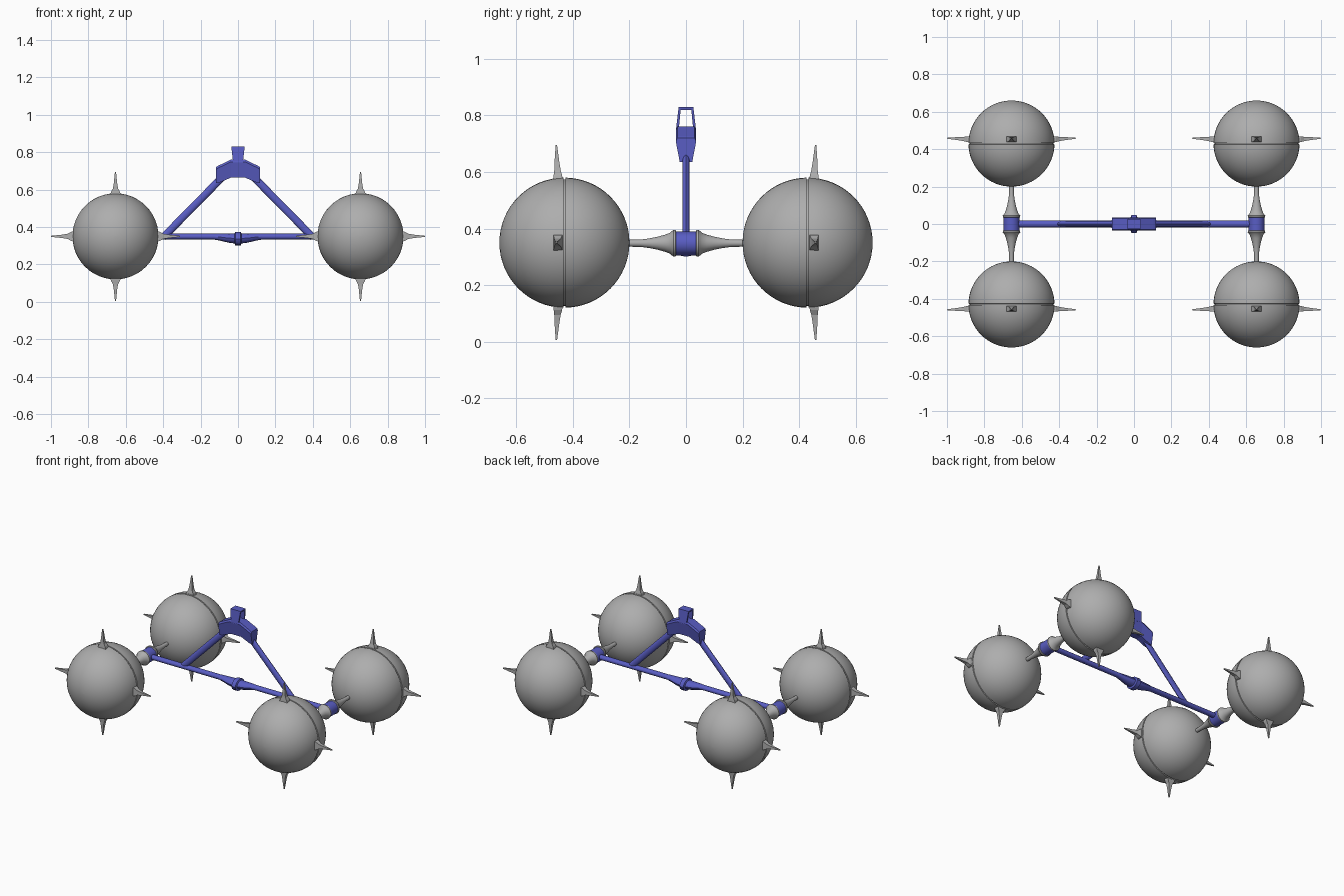
import bpy, bmesh, math
from mathutils import Vector

cube = bpy.data.objects.get("Cube")
if cube:
    bpy.data.objects.remove(cube, do_unlink=True)


def material(name, rgb):
    m = bpy.data.materials.new(name)
    m.diffuse_color = (*rgb, 1)
    m.use_nodes = True
    m.node_tree.nodes["Principled BSDF"].inputs["Base Color"].default_value = (*rgb, 1)
    return m


GREY = material("light grey", (0.42, 0.42, 0.42))
BLUE = material("violet blue", (0.10, 0.11, 0.55))


def finish(name, bm, mat, smooth=True):
    bmesh.ops.recalc_face_normals(bm, faces=bm.faces)
    mesh = bpy.data.meshes.new(name)
    bm.to_mesh(mesh)
    bm.free()
    mesh.materials.append(mat)
    ob = bpy.data.objects.new(name, mesh)
    bpy.context.collection.objects.link(ob)
    if smooth:
        bpy.ops.object.select_all(action="DESELECT")
        ob.select_set(True)
        bpy.context.view_layer.objects.active = ob
        bpy.ops.object.shade_smooth_by_angle(angle=math.radians(35))
    return ob


def loft(name, rings, mat, smooth=True):
    """Skin a list of equally long point rings and cap both ends."""
    bm = bmesh.new()
    loops = [[bm.verts.new(p) for p in ring] for ring in rings]
    n = len(loops[0])
    for a, b in zip(loops, loops[1:]):
        for i in range(n):
            j = (i + 1) % n
            bm.faces.new((a[i], a[j], b[j], b[i]))
    bm.faces.new(loops[0])
    bm.faces.new(loops[-1])
    return finish(name, bm, mat, smooth)


def ellipse(centre, u, v, n):
    c, u, v = Vector(centre), Vector(u), Vector(v)
    return [c + u * math.cos(t) + v * math.sin(t)
            for t in (math.tau * i / n for i in range(n))]


def lathe_y(name, profile, x, z, mat, n=32):
    """Revolve (y, radius) pairs round an axis parallel to y."""
    return loft(name, [ellipse((x, y, z), (r, 0, 0), (0, 0, r), n)
                       for y, r in profile], mat)


X, Y, Z, R = 0.655, 0.43, 0.35, 0.23

# Ball outline with a fine groove at the seam
ball = []
for k in range(1, 16):
    a = math.pi / 2 * k / 16
    ball.append((-R * math.cos(a), R * math.sin(a)))
ball += [(-0.004, R), (-0.003, R - 0.006), (0.003, R - 0.006), (0.004, R)]
ball += [(-t, r) for t, r in reversed(ball[:15])]
ball = [(-R, 0.002)] + ball + [(R, 0.002)]

# Spike sections: distance from ball centre, half width, inner and outer depth
SPIKE = [(0.215, 0.030, 0.006, 0.040), (0.238, 0.024, 0.008, 0.038),
         (0.255, 0.014, 0.013, 0.036), (0.285, 0.009, 0.018, 0.035),
         (0.345, 0.003, 0.026, 0.031)]

# Axle arm outline from the hub collar out to the ball
ARM = [(0.034, 0.040), (0.037, 0.046), (0.045, 0.047), (0.050, 0.043),
       (0.056, 0.037), (0.075, 0.030), (0.100, 0.023), (0.130, 0.017),
       (0.160, 0.013), (0.215, 0.012)]

for sx, side in ((1, "left"), (-1, "right")):
    lathe_y(f"{side}_hub", [(-0.036, 0.042), (0.036, 0.042)], sx * X, Z - 0.003, BLUE)
    for sy, end in ((-1, "front"), (1, "back")):
        tag = f"{end}_{side}"
        lathe_y(f"{tag}_ball", [(sy * Y + t, r) for t, r in ball], sx * X, Z, GREY, 48)
        lathe_y(f"{tag}_axle_arm", [(sy * y, r) for y, r in ARM], sx * X, Z - 0.002, GREY)
        # Four spikes round each ball, just outside the seam
        centre = Vector((sx * X, sy * Y, Z))
        for k, (dx, dz) in enumerate(((1, 0), (0, 1), (-1, 0), (0, -1))):
            out, across, depth = Vector((dx, 0, dz)), Vector((-dz, 0, dx)), Vector((0, sy, 0))
            rings = [[centre + out * d + across * w * s + depth * y
                      for s, y in ((-1, y0), (1, y0), (1, y1), (-1, y1))]
                     for d, w, y0, y1 in SPIKE]
            loft(f"{tag}_spike_{k + 1}", rings, GREY, False)

# Cross beam with a swollen middle and a central rib
half = [(0.63, 0.018, 0.333, 0.364), (0.13, 0.018, 0.333, 0.364),
        (0.10, 0.024, 0.328, 0.365), (0.05, 0.034, 0.316, 0.365),
        (0.018, 0.036, 0.312, 0.366), (0.014, 0.048, 0.300, 0.374)]
stations = [(-x, *s) for x, *s in half] + [(x, *s) for x, *s in reversed(half)]
loft("cross_beam", [ellipse((x, 0, (lo + hi) / 2), (0, w, 0), (0, 0, (hi - lo) / 2), 12)
                    for x, w, lo, hi in stations], BLUE)

# Slanted struts from the beam to the peak
for sx, side in ((1, "left"), (-1, "right")):
    a, b = Vector((sx * 0.40, 0, 0.345)), Vector((sx * 0.07, 0, 0.68))
    normal = (b - a).cross(Vector((0, 1, 0))).normalized()
    loft(f"{side}_strut", [ellipse(p, normal * 0.020, (0, 0.013, 0), 12)
                           for p in (a, b)], BLUE)

# Peak bracket: a bent bar, broader along its top
bracket = []
for x, top, bottom_x, bottom in ((-0.118, 0.72, -0.118, 0.635), (-0.105, 0.728, -0.10, 0.637),
                                 (-0.038, 0.76, -0.038, 0.664), (0.038, 0.76, 0.038, 0.664),
                                 (0.105, 0.728, 0.10, 0.637), (0.118, 0.72, 0.118, 0.635)):
    bracket.append([(x, -0.030, top), (x, 0.030, top), (x, 0.036, top - 0.012),
                    (bottom_x, 0.022, bottom), (bottom_x, -0.022, bottom),
                    (x, -0.036, top - 0.012)])
loft("peak_bracket", bracket, BLUE, False)

# Open loop on top, flaring sideways as it rises
for sy, end in ((-1, "front"), (1, "back")):
    loft(f"{end}_loop_post", [[(-w, sy * a, z), (w, sy * a, z), (w, sy * b, z), (-w, sy * b, z)]
                              for z, w, a, b in ((0.745, 0.026, 0.026, 0.036),
                                                 (0.83, 0.036, 0.018, 0.026))], BLUE, False)
loft("loop_bar", [[(-w, -y, z), (w, -y, z), (w, y, z), (-w, y, z)]
                  for z, w, y in ((0.82, 0.034, 0.026), (0.83, 0.036, 0.026))], BLUE, False)
